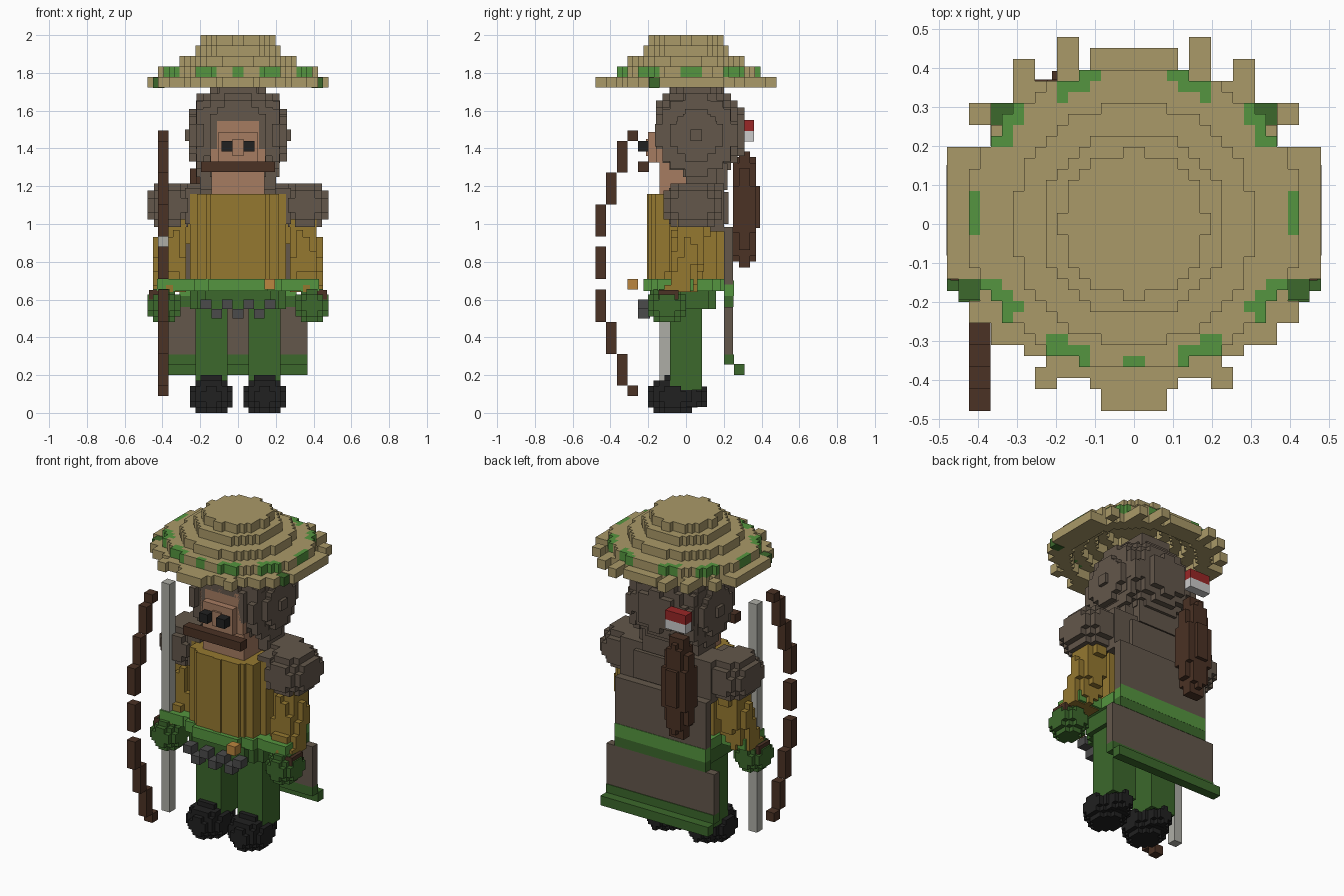
import bpy, bmesh, math
from math import hypot, atan2, sin

if "Cube" in bpy.data.objects:
    bpy.data.objects.remove(bpy.data.objects["Cube"])

V = 0.0564  # voxel size
COL = dict(straw=(.40, .32, .14), leaf=(.09, .30, .05), green=(.045, .14, .025), hood=(.125, .095, .07),
           skin=(.38, .20, .12), yellow=(.30, .19, .03), black=(.015, .015, .015), wood=(.07, .032, .018),
           string=(.42, .42, .38), iron=(.07, .07, .07), orange=(.50, .24, .05), red=(.32, .02, .02),
           white=(.60, .60, .58))
MAT = {}
for key, c in COL.items():
    MAT[key] = bpy.data.materials.new(key)
    MAT[key].diffuse_color = (*c, 1)

DIRS = [((1, 0, 0), [(1, 0, 0), (1, 1, 0), (1, 1, 1), (1, 0, 1)]),
        ((-1, 0, 0), [(0, 0, 0), (0, 0, 1), (0, 1, 1), (0, 1, 0)]),
        ((0, 1, 0), [(0, 1, 0), (0, 1, 1), (1, 1, 1), (1, 1, 0)]),
        ((0, -1, 0), [(0, 0, 0), (1, 0, 0), (1, 0, 1), (0, 0, 1)]),
        ((0, 0, 1), [(0, 0, 1), (1, 0, 1), (1, 1, 1), (0, 1, 1)]),
        ((0, 0, -1), [(0, 0, 0), (0, 1, 0), (1, 1, 0), (1, 0, 0)])]


def vox(name, lo, hi, col, inside=lambda x, y, z: True, v=V, layer=False):
    """Fill a box with cubes wherever inside() holds, keeping only outer faces."""
    n = [max(1, round((hi[i] - lo[i]) / v)) for i in range(3)]
    if layer:
        n[2] = 1
    s = [(hi[i] - lo[i]) / n[i] for i in range(3)]
    cells = {(i, j, k) for i in range(n[0]) for j in range(n[1]) for k in range(n[2])
             if inside(lo[0] + (i + .5) * s[0], lo[1] + (j + .5) * s[1], lo[2] + (k + .5) * s[2])}
    bm, verts = bmesh.new(), {}

    def vert(p):
        if p not in verts:
            verts[p] = bm.verts.new([lo[i] + p[i] * s[i] for i in range(3)])
        return verts[p]
    for c in sorted(cells):
        for d, corners in DIRS:
            if tuple(c[i] + d[i] for i in range(3)) not in cells:
                bm.faces.new([vert(tuple(c[i] + q[i] for i in range(3))) for q in corners])
    me = bpy.data.meshes.new(name)
    bm.to_mesh(me)
    bm.free()
    me.materials.append(MAT[col])
    ob = bpy.data.objects.new(name, me)
    bpy.context.collection.objects.link(ob)
    return ob


def box(name, lo, hi, col):
    return vox(name, lo, hi, col, v=9)


def pair(name, lo, hi, col, inside=lambda x, y, z: True, v=V):
    """Same part on both sides of x = 0."""
    vox(name + "_left", lo, hi, col, inside, v)
    vox(name + "_right", (-hi[0], lo[1], lo[2]), (-lo[0], hi[1], hi[2]), col,
        lambda x, y, z: inside(-x, y, z), v)


def ball(c, r):
    return lambda x, y, z: sum(((p - q) / t) ** 2 for p, q, t in zip((x, y, z), c, r)) <= 1


# straw hat: ragged brim, leafy band, stepped hollow crown
R = 8.5 * V
SPIKES = [(7, 5), (6, 4), (5, 7), (3, 8), (3, 7), (4, 6), (4, -7), (6, -5), (6, -4), (5, 6), (7, -4)]


def brim(x, y, z):
    ax, d = abs(x), hypot(x, y)
    if d < .35:
        return False
    return (d < .425 or -.14 < y < .2 or (ax < .085 and y < 0) or (ax < .17 and -.395 < y < 0)
            or (ax < .113 and 0 < y < .452) or (round(ax / V), round(y / V)) in SPIKES)


def band(x, y):
    return hypot(x / .43, (y - .015) / .39)


def leafy(x, y):
    return band(x, y) > .9 and sin(11 * atan2(y, abs(x)) + .8) > -.2


vox("hat_brim", (-R, -R, 1.722), (R, R, 1.778), "straw", brim, V / 2, True)
vox("hat_band", (-R, -R, 1.778), (R, R, 1.833), "straw",
    lambda x, y, z: hypot(x, y) > .285 and band(x, y) <= 1 and not leafy(x, y), V / 2, True)
vox("hat_leaves", (-R, -R, 1.778), (R, R, 1.833), "leaf",
    lambda x, y, z: band(x, y) <= 1 and leafy(x, y), V / 2, True)
for i, (ro, ri) in enumerate([(.31, .215), (.235, .16), (.185, 0)]):
    z0 = 1.833 + i * .0557
    vox(f"hat_crown_{i}", (-R, -R, z0), (R, R, z0 + .0556), "straw",
        lambda x, y, z: ri <= hypot(x, y) <= ro, V / 2, True)
pair("hat_brim_leaf", (.39, -.195, 1.720), (.45, -.14, 1.775), "green")

# hooded head with round side discs
hood = ball((0, .06, 1.49), (.265, .26, .265))
vox("hood", (-.26, -.16, 1.25), (.26, .31, 1.765), "hood",
    lambda x, y, z: hood(x, y, z) and not (abs(x) < .13 and y < -.07 and 1.2 < z < 1.56), .037)
vox("hood_top", (-.1, -.085, 1.68), (.1, .19, 1.778), "hood")
pair("hood_side_disc", (.18, -.165, 1.25), (.26, .275, 1.69), "hood",
     lambda x, y, z: hypot(y - .055, z - 1.47) < (.215 if x < .22 else .13), .04)
pair("hood_side_knob", (.25, .025, 1.44), (.28, .085, 1.50), "hood")
vox("hood_neck", (-.2, .0, 1.18), (.2, .22, 1.32), "hood", lambda x, y, z: hypot(x, y - .08) < .2)

# face
vox("face", (-.145, -.2, 1.325), (.145, 0, 1.57), "skin",
    lambda x, y, z: not (y < -.15 and (z > 1.5 or abs(x) > .11)), .041)
vox("neck", (-.14, -.14, 1.15), (.14, .08, 1.33), "skin")
box("nose", (-.028, -.212, 1.36), (.028, -.19, 1.45), "skin")
pair("eye", (.03, -.255, 1.385), (.087, -.195, 1.44), "black")
box("scarf_bar", (-.197, -.255, 1.275), (.197, -.195, 1.33), "wood")

# torso, fluted at the front
vox("tunic", (-.254, -.2, .65), (.254, .2, 1.16), "yellow",
    lambda x, y, z: abs(x / .255) ** 2.3 + abs(y / .215) ** 2.3 < 1, .036)
for i in range(-2, 3):
    y = -.206 + .012 * abs(i)
    box(f"tunic_fold_{i + 2}", (i * .072 - .026, y, .70), (i * .072 + .026, -.15, 1.16), "yellow")
vox("belt", (-.31, -.226, .645), (.31, .226, .71), "leaf",
    lambda x, y, z: abs(x / .29) ** 2.3 + abs(y / .235) ** 2.3 < 1, .04)
vox("hips", (-.254, -.19, .55), (.254, .16, .65), "green",
    lambda x, y, z: abs(x / .26) ** 2.5 + abs(y / .2) ** 2.5 < 1, .04)
for i in range(-3, 4):
    dz = .05 * (abs(i) % 2)
    box(f"belt_stud_{i + 3}", (i * V - V / 2, -.254, .50 + dz), (i * V + V / 2, -.19, .55 + dz), "iron")
box("belt_buckle", (.14, -.31, .652), (.197, -.254, .708), "orange")

# shoulders and upper cape
pair("shoulder_pad", (.23, -.12, .985), (.48, .19, 1.215), "hood",
     ball((.35, .035, 1.10), (.145, .165, .13)), .038)
pair("cape_front", (.197, -.09, 1.0), (.28, .14, 1.19), "hood")
vox("cape_top", (-.31, .03, 1.15), (.31, .2, 1.215), "hood")
vox("cape_back", (-.31, .13, .96), (.31, .2, 1.2), "hood")
box("cape_back_panel", (-.2, .19, 1.0), (.2, .225, 1.17), "hood")


# arms, cuffs and gloved fists
def sleeve(x, y, z):
    t = (1.04 - z) / .4
    return hypot(x - .335 - .03 * t, y - .03 + .08 * t * t) < .09


pair("sleeve", (.24, -.15, .64), (.45, .13, 1.04), "yellow", sleeve, .036)
pair("cuff", (.27, -.15, .645), (.43, .04, .71), "leaf",
     lambda x, y, z: hypot(x - .355, y + .06) < .11, .036)
pair("wrist_strap", (.40, -.145, .60), (.47, -.04, .65), "wood")
pair("fist", (.305, -.2, .48), (.479, .0, .655), "green",
     ball((.392, -.1, .567), (.09, .102, .092)), .029)

# legs and boots
pair("leg", (.056, -.085, .12), (.226, .085, .58), "green",
     lambda x, y, z: hypot(x - .141, y) < .1, .042)
pair("boot", (.028, -.2, 0), (.254, .06, .2), "black",
     ball((.141, -.07, .09), (.115, .13, .107)), .028)
pair("boot_heel", (.075, .0, .03), (.207, .11, .14), "black",
     ball((.141, .03, .085), (.075, .085, .07)), .027)

# long cloak with green bands
box("cloak_upper", (-.31, .2, .68), (.31, .25, .985), "hood")
box("cloak_band", (-.31, .2, .62), (.31, .253, .70), "leaf")
box("cloak_band_lower", (-.31, .2, .56), (.31, .252, .62), "green")
box("cloak_lower", (-.367, .2, .31), (.367, .25, .56), "hood")
box("cloak_hem", (-.367, .2, .255), (.367, .254, .31), "green")
box("cloak_hem_lip", (-.367, .254, .2), (.367, .31, .258), "green")

# quiver and arrow fletching
vox("quiver", (-.254, .25, .77), (-.09, .37, 1.385), "wood",
    lambda x, y, z: ((x + .172) / .088) ** 2 + ((z - 1.08) / .33) ** 2 + ((y - .31) / .08) ** 2 < 1, .03)
box("quiver_patch", (-.21, .35, .98), (-.135, .392, 1.2), "wood")
box("fletching_red", (-.25, .3, 1.493), (-.11, .36, 1.55), "red")
box("fletching_white", (-.25, .305, 1.437), (-.11, .36, 1.493), "white")

# bow limbs, grip sections and string
BOW = [(-.282, 1.44, 1.495), (-.338, 1.272, 1.44), (-.395, 1.103, 1.272), (-.451, .935, 1.103),
       (-.451, .71, .88), (-.451, .48, .652), (-.395, .312, .48), (-.338, .145, .312), (-.282, .09, .145)]
for i, (y, z0, z1) in enumerate(BOW):
    box(f"bow_segment_{i}", (-.423, y - V / 2, z0), (-.367, y + V / 2, z1), "wood")
box("bow_string", (-.423, -.141, .09), (-.367, -.085, 1.495), "string")

for m in bpy.data.materials:
    if m.users and not m.is_grease_pencil:
        m.use_nodes = True
        m.node_tree.nodes["Principled BSDF"].inputs["Base Color"].default_value = m.diffuse_color
